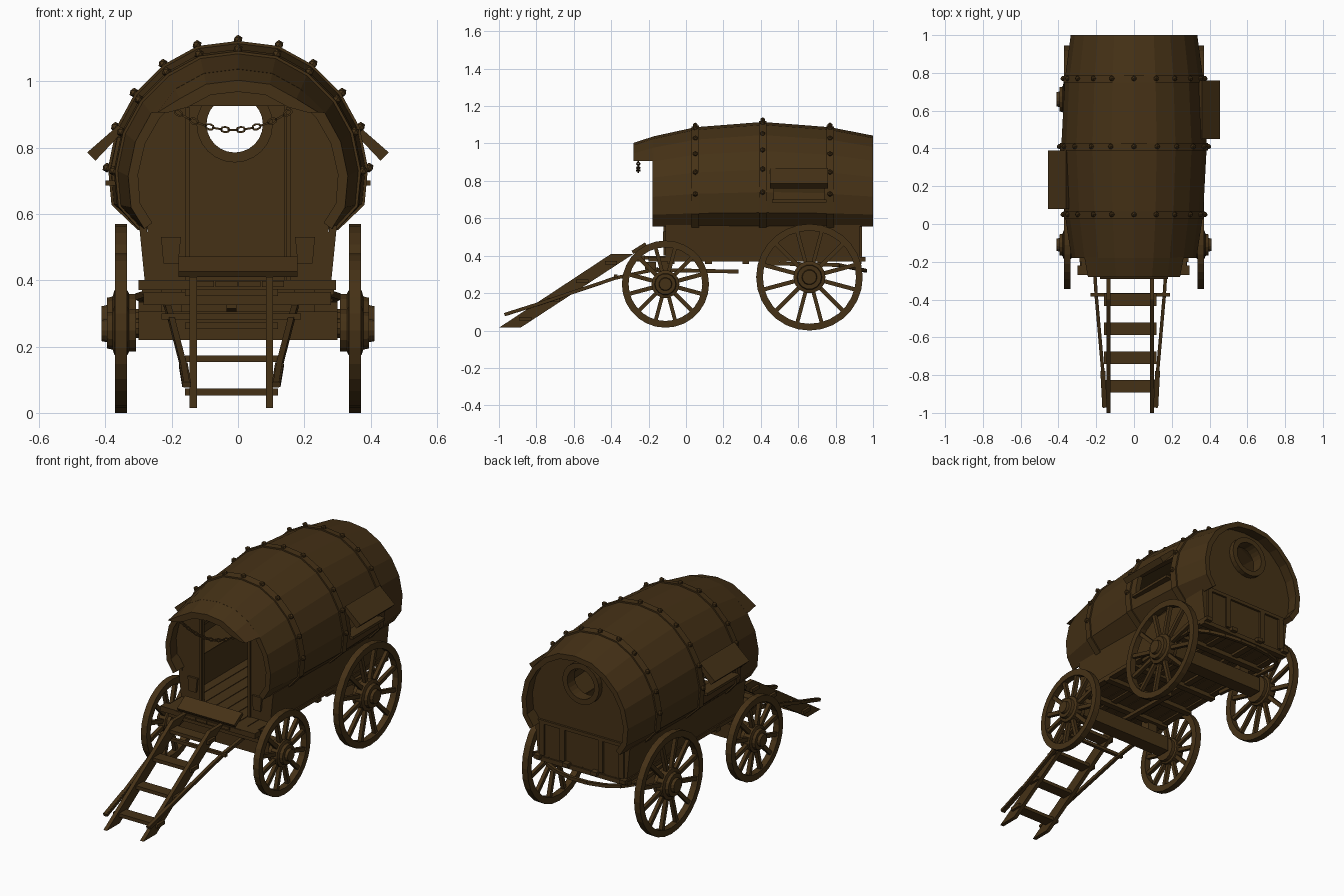
import bpy, bmesh, math
from mathutils import Vector, Matrix

if "Cube" in bpy.data.objects:
    bpy.data.objects.remove(bpy.data.objects["Cube"], do_unlink=True)

wood = bpy.data.materials.new("dark_brown_wood")
wood.use_nodes = True
COLOR = (0.06, 0.031, 0.008, 1)
wood.diffuse_color = COLOR
wood.node_tree.nodes["Principled BSDF"].inputs["Base Color"].default_value = COLOR


# ---------- helpers ----------
def loft(bm, loops, ring=False):
    """Skin a list of equal-length point loops; cap the ends, or join them as a ring."""
    rows = [[bm.verts.new(p) for p in loop] for loop in loops]
    n = len(rows[0])
    for a, b in zip(rows, rows[1:] + (rows[:1] if ring else [])):
        for i in range(n):
            j = (i + 1) % n
            bm.faces.new((a[i], a[j], b[j], b[i]))
    if not ring:
        bm.faces.new(rows[0])
        bm.faces.new(rows[-1])


def done(name, bm):
    bmesh.ops.recalc_face_normals(bm, faces=bm.faces)
    mesh = bpy.data.meshes.new(name)
    bm.to_mesh(mesh)
    bm.free()
    mesh.materials.append(wood)
    obj = bpy.data.objects.new(name, mesh)
    bpy.context.collection.objects.link(obj)
    return obj


def box(bm, x, y, z):
    loft(bm, [[(x[0], yy, z[0]), (x[1], yy, z[0]), (x[1], yy, z[1]), (x[0], yy, z[1])] for yy in y])


def prism(bm, pts, y0, y1):
    loft(bm, [[(x, y, z) for x, z in pts] for y in (y0, y1)])


def bar(bm, p, q, w, h):
    """Square bar from p to q."""
    p, q = Vector(p), Vector(q)
    d = (q - p).normalized()
    s = d.cross(Vector((0, 0, 1)) if abs(d.z) < 0.9 else Vector((1, 0, 0))).normalized()
    u = s.cross(d)
    loft(bm, [[c + s * w / 2 * a + u * h / 2 * b for a, b in ((-1, -1), (1, -1), (1, 1), (-1, 1))]
              for c in (p, q)])


def turned(bm, center, axis, stations, n=16, ring=False):
    """Lathe (offset, radius) stations around the x or y axis."""
    def pt(o, r, a):
        u, v = r * math.cos(a), r * math.sin(a)
        return Vector(center) + (Vector((o, u, v)) if axis == "x" else Vector((u, o, v)))
    loft(bm, [[pt(o, r, math.tau * i / n) for i in range(n)] for o, r in stations], ring)


def cut(obj, make):
    bm = bmesh.new()
    make(bm)
    cutter = done("cutter", bm)
    cutter.hide_render = True
    mod = obj.modifiers.new("opening", "BOOLEAN")
    mod.operation, mod.solver, mod.object = "DIFFERENCE", "EXACT", cutter
    bpy.context.view_layer.objects.active = obj
    bpy.ops.object.modifier_apply(modifier=mod.name)
    bpy.data.objects.remove(cutter, do_unlink=True)


# ---------- barrel body ----------
HALF = [(0, 1.115), (.12, 1.1), (.22, 1.045), (.305, .96), (.36, .86), (.385, .74), (.375, .63), (.295, .555)]
BULGE = [(-.28, .80), (-.18, .86), (.05, .95), (.41, 1), (.77, .95), (1, .87)]


def section(y, grow=0, reach=7):
    for (y0, s0), (y1, s1) in zip(BULGE, BULGE[1:]):
        if y <= y1:
            s = s0 + (s1 - s0) * (y - y0) / (y1 - y0)
            break
    pts = []
    for i in range(-reach, reach + 1):
        x, z = HALF[abs(i)]
        sx = 1 - (1 - s) * (.3 if abs(i) == 7 else 1)
        p = Vector((math.copysign(x, i) * sx, .555 + (z - .555) * s))
        p += (p - Vector((0, .76))).normalized() * grow
        pts.append((p.x, p.y))
    return pts


def shell(bm, ys, outer, inner, reach=7):
    loft(bm, [[(x, y, z) for x, z in section(y, outer, reach) + section(y, inner, reach)[::-1]] for y in ys])


bm = bmesh.new()
shell(bm, [-.18, .05, .41, .77, 1], 0, -.03)
barrel = done("barrel_body", bm)
SHUTTERS = [(1, .45, .76), (-1, .08, .39)]
for side, y0, y1 in SHUTTERS:
    xs = sorted((side * .27, side * .45))
    cut(barrel, lambda b: box(b, xs, (y0 + .02, y1 - .02), (.70, .83)))

bm = bmesh.new()
shell(bm, [-.28, -.175], 0, -.035, 3)
for v in bm.verts:
    v.co.z = max(v.co.z, .905)
done("front_hood", bm)

bm = bmesh.new()
for y in (.05, .41, .77):
    shell(bm, [y - .02, y + .02], .008, -.005)
done("barrel_bands", bm)

bm = bmesh.new()
for y in (.05, .41, .77):
    for x, z in section(y, .01)[2:-2]:
        bmesh.ops.create_icosphere(bm, subdivisions=1, radius=.015, matrix=Matrix.Translation((x, y, z)))
done("band_rivets", bm)

for side, y0, y1 in SHUTTERS:
    bm = bmesh.new()
    prism(bm, [(side * x, z) for x, z in ((.345, .85), (.36, .868), (.455, .785), (.43, .76))], y0, y1)
    box(bm, sorted((side * .33, side * .40)), (y0 + .01, y1 - .01), (.685, .70))
    done("window_shutter", bm)


# ---------- end walls and lower box ----------
def wall(name, y0, y1):
    bm = bmesh.new()
    prism(bm, section((y0 + y1) / 2, -.015) + [(.27, .385), (-.27, .385)], y0, y1)
    return done(name, bm)


front = wall("front_wall", -.11, -.085)
cut(front, lambda b: box(b, (-.15, .14), (-.3, .1), (.395, .925)))
back = wall("back_wall", .905, .93)
cut(back, lambda b: turned(b, (-.01, .92, .87), "y", [(-.1, .088), (.1, .088)], 24))

bm = bmesh.new()
turned(bm, (-.01, .93, .87), "y", [(-.035, .115), (.03, .115), (.03, .085), (-.035, .085)], 24, True)
done("round_window_frame", bm)

bm = bmesh.new()
for s in (-1, 1):
    prism(bm, [(s * x, z) for x, z in ((.262, .385), (.28, .385), (.298, .565), (.275, .565))], -.11, .93)
done("box_sides", bm)

bm = bmesh.new()
for x in (-.25, -.12, .12, .25):
    box(bm, (x - .015, x + .015), (.93, .942), (.39, .58))
box(bm, (-.28, .28), (.93, .942), (.57, .59))
for s in (-1, 1):
    prism(bm, [(s * x, z) for x, z in ((.18, .45), (.225, .45), (.232, .53), (.172, .53))], -.122, -.11)
    box(bm, sorted((s * .145, s * .16)), (-.12, -.11), (.4, .92))
done("wall_battens", bm)

# ---------- floor and chassis ----------
bm = bmesh.new()
for i in range(8):
    x = -.28 + .07 * i
    reach = -.28 + .25 * (x + .035) ** 2
    box(bm, (x + .002, x + .068), (reach, .93), (.38, .398))
done("floor_planks", bm)

bm = bmesh.new()
for y in (-.08, .12, .32, .52, .72, .92):
    box(bm, (-.29, .29), (y - .018, y + .018), (.355, .38))
for x in (-.27, -.09, .09, .27):
    box(bm, (x - .018, x + .018), (-.2, .96), (.37, .392))
box(bm, (-.3, .295), (-.27, -.22), (.37, .4))
box(bm, (-.285, .28), (-.22, -.16), (.325, .365))
done("chassis_beams", bm)

bm = bmesh.new()
bar(bm, (-.18, -.25, .44), (.18, -.25, .44), .085, .02)
bmesh.ops.rotate(bm, verts=bm.verts, cent=(0, -.25, .44), matrix=Matrix.Rotation(math.radians(32), 3, "X"))
done("footboard", bm)

bm = bmesh.new()
bar(bm, (-.02, -.2, .325), (-.02, .28, .315), .03, .02)
arc = [(.3 * math.sin(a), .82 + .14 * math.cos(a), .35 - .03 * math.cos(a))
       for a in [math.radians(d) for d in range(-90, 91, 20)]]
for p, q in zip(arc, arc[1:]):
    bar(bm, p, q, .018, .018)
for s in (-1, 1):
    bar(bm, (s * .3, .82, .35), (s * .27, .4, .36), .02, .02)
done("underside_rods", bm)


# ---------- wheels and axles ----------
def wheel(name, side, y, z, r, hub):
    bm = bmesh.new()
    c = Vector((side * .353, y, z))
    turned(bm, c, "x", [(-.018, r), (.018, r), (.018, r - .036), (-.018, r - .036)], 28, True)
    turned(bm, c, "x", [(side * o, hub * f) for o, f in
                        ((-.045, .8), (-.045, 1), (-.025, 1), (-.02, 1.15), (.02, 1.15), (.025, .9),
                         (.042, .85), (.042, .55), (.058, .5))], 14)
    for i in range(12):
        a = math.tau * (i + .5) / 12
        d = Vector((0, math.cos(a), math.sin(a)))
        bar(bm, c + d * hub * .9, c + d * (r - .03), .02, .022)
    done(name, bm)


for s, label in ((1, "left"), (-1, "right")):
    wheel("front_wheel_" + label, s, -.11, .248, .233, .065)
    wheel("rear_wheel_" + label, s, .66, .285, .285, .075)

for name, y, z in (("front_axle", -.11, .255), ("rear_axle", .66, .285)):
    bm = bmesh.new()
    box(bm, (-.3, .3), (y - .04, y + .04), (z - .035, z + .05))
    for x in (-.2, .2):
        box(bm, (x - .03, x + .03), (y - .03, y + .03), (z, .38))
    turned(bm, (0, y, z), "x", [(-.36, .03), (.36, .03)], 10)
    done(name, bm)

# ---------- ladder and draft shafts ----------
bm = bmesh.new()
for x in (-.135, .095):
    loft(bm, [[(x + d, y, z) for y, z in ((-1, .015), (-.885, .015), (-.28, .41), (-.4, .41))]
              for d in (-.011, .011)])
for i in range(4):
    y, z = -.86 + .153 * i, .063 + .1 * i
    box(bm, (-.16, .12), (y - .033, y + .033), (z - .01, z + .01))
done("ladder", bm)

bm = bmesh.new()
for s in (-1, 1):
    path = [(-.02 + s * x, y, z) for x, y, z in ((.195, -.15, .33), (.18, -.38, .28), (.145, -.78, .145), (.135, -.97, .085))]
    for p, q in zip(path, path[1:]):
        bar(bm, p, q, .018, .018)
    bar(bm, path[2], path[3], .026, .014)
bar(bm, (-.23, -.375, .29), (.19, -.375, .29), .018, .018)
done("draft_shafts", bm)

# ---------- door chain ----------
bm = bmesh.new()
for i in range(15):
    t = i / 7 - 1
    c = Vector((-.015 + .165 * t, -.255, .853 + .052 * t * t))
    tilt = Matrix.Rotation(-math.atan(.63 * t), 3, "Y") @ Matrix.Rotation(math.radians(90 * (i % 2)), 3, "X")
    loops = []
    for k in range(8):
        a = math.tau * k / 8
        d = Vector((math.cos(a), 0, math.sin(a)))
        loops.append([c + tilt @ (Vector((d.x * .013, 0, d.z * .008)) + d * u * .003 + Vector((0, v * .003, 0)))
                      for u, v in ((-1, -1), (1, -1), (1, 1), (-1, 1))])
    loft(bm, loops, True)
done("door_chain", bm)
